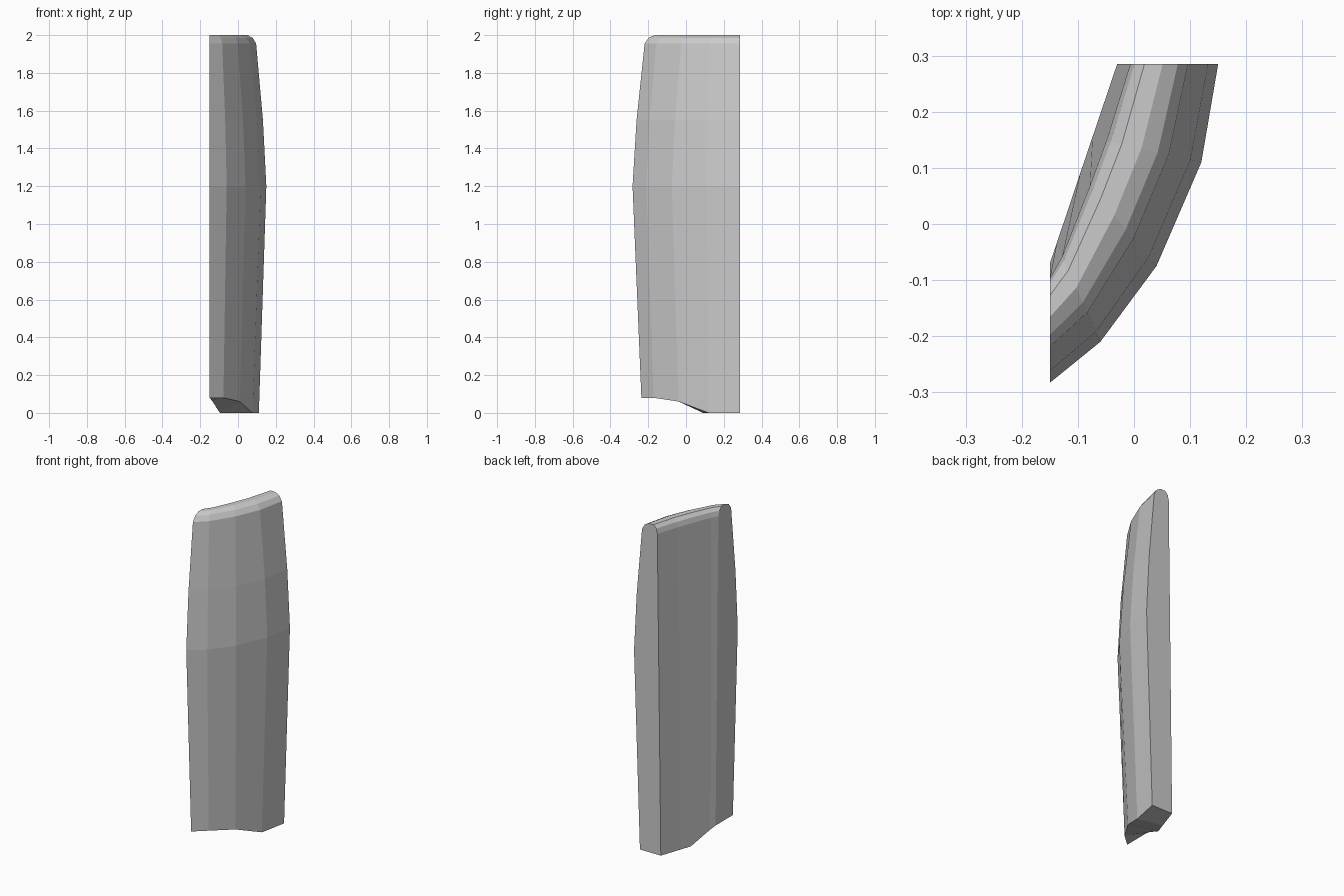
import bpy, bmesh
from mathutils import Vector

if "Cube" in bpy.data.objects:
    bpy.data.objects.remove(bpy.data.objects["Cube"])

# Plan curves: flat back edge and bowed front edge, sampled at five stations
back = [(-.03, .285), (-.074, .155), (-.096, .09), (-.138, -.035), (-.15, -.07)]
front = [(.15, .285), (.12, .11), (.04, -.075), (-.06, -.21), (-.15, -.283)]

# Height of the cut bottom edge at each station
back_foot = [0, 0, 0, .065, .08]
front_foot = [0, 0, .06, .08, .08]

# Cross-section: depth fraction (0 back, 1 front) and height
section = [(.13, 1.95), (.17, 1.98), (.27, 2), (.45, 2), (.60, 1.985),
           (.70, 1.955), (.90, 1.55), (1, 1.2)]

bm = bmesh.new()
rings = []
for b, f, zb, zf in zip(back, front, back_foot, front_foot):
    profile = [(0, zb)] + section + [(.78, zf)]
    ring = []
    for t, z in profile:
        p = Vector(b).lerp(Vector(f), t)
        ring.append(bm.verts.new((p.x, p.y, z)))
    rings.append(ring)

# Loft between stations, then close the two flat ends
n = len(rings[0])
for r0, r1 in zip(rings, rings[1:]):
    for i in range(n):
        j = (i + 1) % n
        bm.faces.new((r0[i], r0[j], r1[j], r1[i]))
bm.faces.new(rings[0])
bm.faces.new(rings[-1][::-1])
bmesh.ops.recalc_face_normals(bm, faces=bm.faces[:])

mesh = bpy.data.meshes.new("curved_panel")
bm.to_mesh(mesh)
bm.free()
panel = bpy.data.objects.new("curved_panel", mesh)
bpy.context.collection.objects.link(panel)
